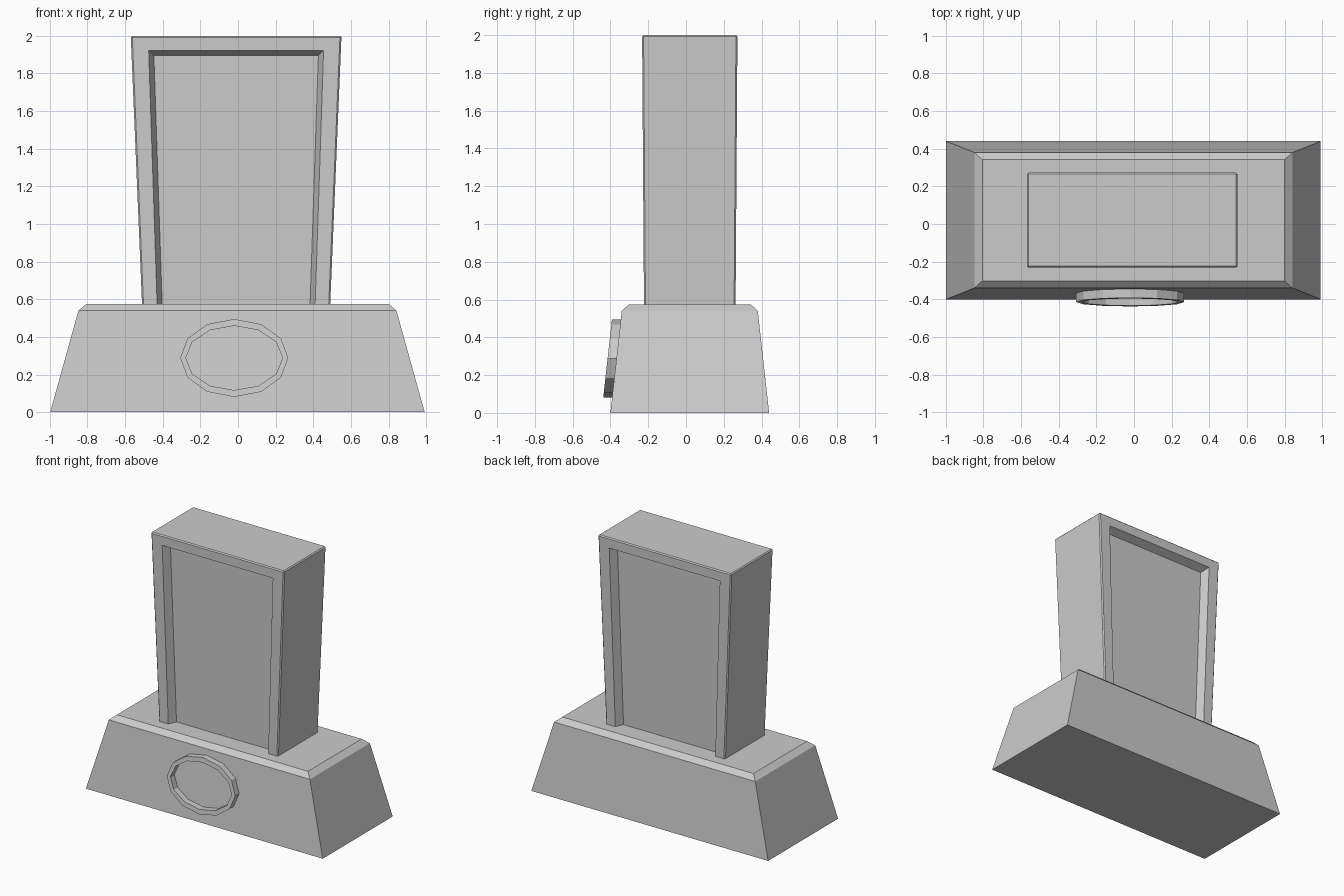
import bpy, bmesh, math

if "Cube" in bpy.data.objects:
    bpy.data.objects.remove(bpy.data.objects["Cube"])

CX, CY = -0.01, 0.02  # shared centre of the tablet


def loft(name, loops, closed=False):
    """Bridge equal-length point loops; cap the ends unless closed on itself."""
    bm = bmesh.new()
    rows = [[bm.verts.new(p) for p in loop] for loop in loops]
    n = len(rows[0])
    pairs = list(zip(rows, rows[1:])) + ([(rows[-1], rows[0])] if closed else [])
    for a, b in pairs:
        for i in range(n):
            j = (i + 1) % n
            bm.faces.new((a[i], a[j], b[j], b[i]))
    if not closed:
        bm.faces.new(rows[0])
        bm.faces.new(rows[-1])
    bmesh.ops.recalc_face_normals(bm, faces=bm.faces)
    mesh = bpy.data.meshes.new(name)
    bm.to_mesh(mesh)
    bm.free()
    obj = bpy.data.objects.new(name, mesh)
    bpy.context.collection.objects.link(obj)
    return obj


def rect(cx, hx, hy, z):
    return [(cx + sx * hx, CY + sy * hy, z)
            for sx, sy in ((-1, -1), (1, -1), (1, 1), (-1, 1))]


# Tapered plinth with a chamfered top
loft("plinth", [rect(-0.003, 0.995, 0.42, 0),
                rect(-0.003, 0.845, 0.36, 0.54),
                rect(-0.003, 0.803, 0.322, 0.575)])


# Tablet widening upwards, set into the plinth
def tablet_hy(z):
    return 0.2425 + 0.007 * (z - 0.575)


tablet = loft("tablet", [rect(CX, 0.497, tablet_hy(0.5), 0.5),
                         rect(CX, 0.56, tablet_hy(2), 2)])
bevel = tablet.modifiers.new("soft_edges", "BEVEL")
bevel.width = 0.008
bevel.segments = 1


# Sunken panels with sloping jambs on front and back
def opening(side, out):
    """Trapezoid outline, pushed out from (or into) the tablet face."""
    grow = out * 0.45
    pts = []
    for s, z in ((-1, 0.4), (1, 0.4), (1, 1.923 + grow), (-1, 1.923 + grow)):
        hx = 0.42 + 0.0333 * (z - 0.575) + grow
        pts.append((CX + s * hx, CY + side * (tablet_hy(z) + out), z))
    return pts


for label, side in (("front", -1), ("back", 1)):
    cutter = loft(label + "_panel_cutter", [opening(side, 0.06), opening(side, -0.06)])
    cutter.hide_render = True
    cutter.hide_set(True)
    cut = tablet.modifiers.new(label + "_panel", "BOOLEAN")
    cut.operation = "DIFFERENCE"
    cut.solver = "EXACT"
    cut.object = cutter


# Twelve-sided oval ring following the sloped plinth front
def oval(rx, rz, off):
    pts = []
    for i in range(12):
        a = i * math.tau / 12
        z = 0.288 + rz * math.sin(a)
        pts.append((-0.02 + rx * math.cos(a), -0.40 + z * 0.06 / 0.54 - off, z))
    return pts


loft("oval_ring", [oval(0.287, 0.207, -0.01), oval(0.287, 0.207, 0.047),
                   oval(0.257, 0.171, 0.047), oval(0.257, 0.171, -0.01)], closed=True)
